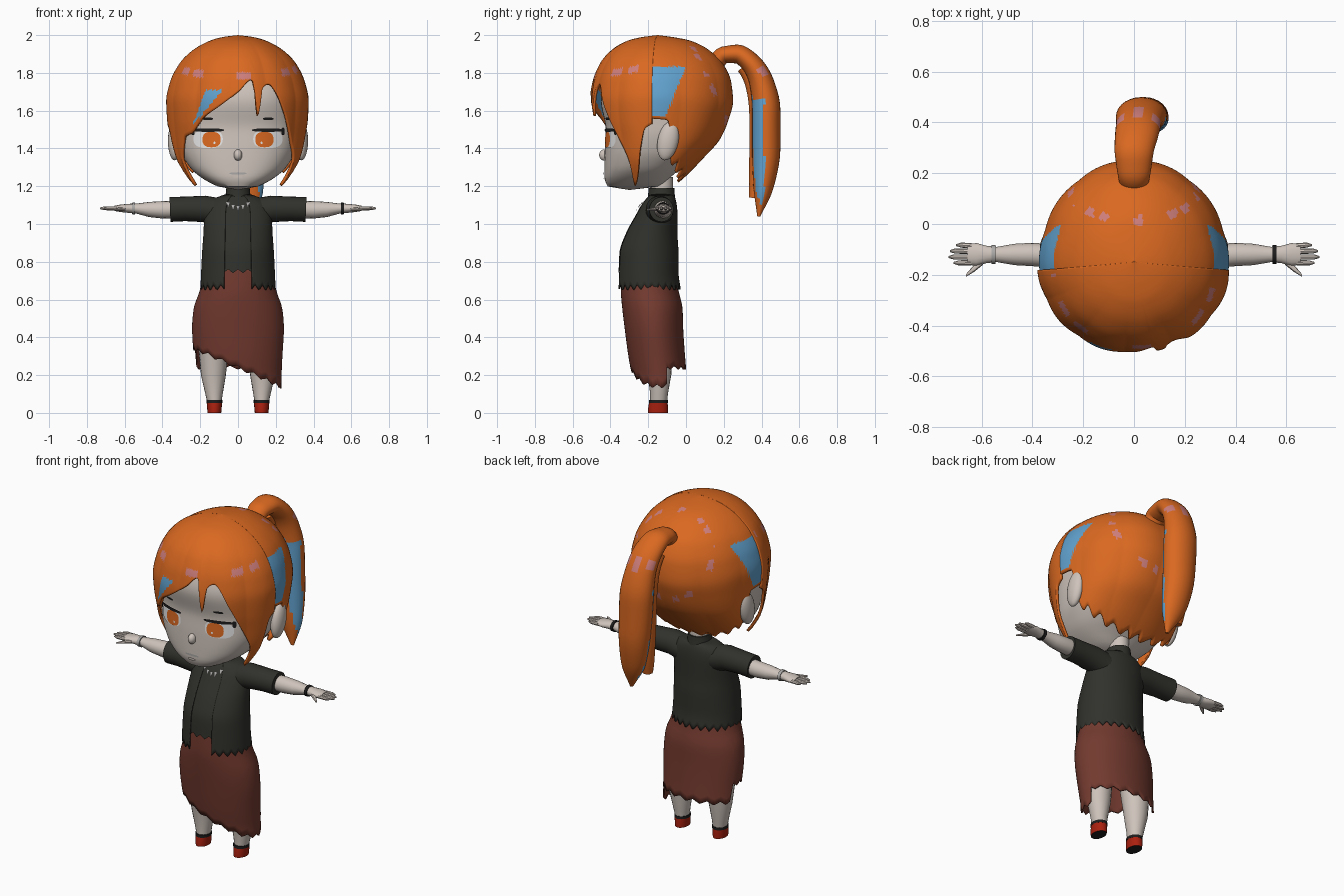
import bpy, bmesh, math
from math import sin, cos, pi, radians, degrees
from mathutils import Vector

if "Cube" in bpy.data.objects:
    bpy.data.objects.remove(bpy.data.objects["Cube"])


def material(name, *rgb):
    m = bpy.data.materials.new(name)
    m.use_nodes = True
    m.diffuse_color = (*rgb, 1)
    m.node_tree.nodes["Principled BSDF"].inputs["Base Color"].default_value = (*rgb, 1)
    return m


skin = material("skin", .62, .55, .50)
orange = material("orange hair", .70, .14, .015)
blue = material("blue streak", .12, .36, .62)
pink = material("pink highlight", .62, .21, .20)
charcoal = material("charcoal cloth", .030, .031, .025)
rust = material("rust skirt", .17, .042, .028)
red = material("red shoe", .40, .015, .005)
white = material("eye white", .85, .85, .85)
black = material("black trim", .012, .012, .012)
silver = material("silver", .40, .39, .38)
HAIR = (orange, blue, pink)


def look(rows, k):
    """Smooth monotone interpolation of rows whose first value is the key."""
    k = min(max(k, rows[0][0]), rows[-1][0])
    i = 0
    while i < len(rows) - 2 and k > rows[i + 1][0]:
        i += 1
    h = rows[i + 1][0] - rows[i][0]
    u = (k - rows[i][0]) / h

    def slope(j, n):
        return (rows[j + 1][n] - rows[j][n]) / (rows[j + 1][0] - rows[j][0])

    def tangent(j, n):
        if j == 0 or j == len(rows) - 1:
            return slope(min(j, len(rows) - 2), n)
        a, b = slope(j - 1, n), slope(j, n)
        return 2 * a * b / (a + b) if a * b > 0 else 0
    out = []
    for n in range(1, len(rows[0])):
        p, q = rows[i][n], rows[i + 1][n]
        out.append(p + (q - p) * u * u * (3 - 2 * u)
                   + h * tangent(i, n) * u * (1 - u) ** 2
                   - h * tangent(i + 1, n) * u * u * (1 - u))
    return out


def grid(name, rows, mats, rule=None, closed=True, caps=False, thick=0, angle=40):
    """Skin a list of point rows into one object."""
    bm = bmesh.new()
    vs = [[bm.verts.new(p) for p in row] for row in rows]
    n = len(rows[0])
    for top, low in zip(vs, vs[1:]):
        for c in range(n if closed else n - 1):
            d = (c + 1) % n
            bm.faces.new((top[c], low[c], low[d], top[d]))
    if caps:
        bm.faces.new(vs[0])
        bm.faces.new(vs[-1])
    bmesh.ops.remove_doubles(bm, verts=bm.verts, dist=1e-5)
    if caps:
        bmesh.ops.recalc_face_normals(bm, faces=bm.faces)
    if rule:
        for f in bm.faces:
            f.material_index = rule(f.calc_center_median())
    mesh = bpy.data.meshes.new(name)
    bm.to_mesh(mesh)
    bm.free()
    ob = bpy.data.objects.new(name, mesh)
    bpy.context.collection.objects.link(ob)
    for m in mats:
        mesh.materials.append(m)
    bpy.ops.object.select_all(action='DESELECT')
    ob.select_set(True)
    bpy.context.view_layer.objects.active = ob
    bpy.ops.object.shade_smooth_by_angle(angle=radians(angle))
    if thick:
        mod = ob.modifiers.new("thickness", 'SOLIDIFY')
        mod.thickness = thick
    return ob


def section(prof, z, a, p=2, c=None, k=1):
    """Point on a body section; angle 0 is the front, a quarter turn is +x."""
    hw, yf, yb = look(prof, z)
    mid = (yf + yb) / 2 if c is None else c
    s, t = sin(a), cos(a)
    s, t = math.copysign(abs(s) ** (2 / p), s), math.copysign(abs(t) ** (2 / p), t)
    return Vector((k * hw * s, mid - k * t * (mid - yf if t > 0 else yb - mid), z))


def shell(name, prof, edge, mats, rule=None, span=(0, 360), cols=96, rows=16,
          p=2, c=None, scale=1, clump=None, power=1, thick=0):
    top = prof[-1][0]
    full = span[1] - span[0] == 360
    pts = []
    for r in range(rows + 1):
        t = (r / rows) ** power
        row = []
        for i in range(cols if full else cols + 1):
            a = radians(span[0] + (span[1] - span[0]) * i / cols)
            k = scale + (clump(a) * min(1, 2 * t) if clump else 0)
            row.append(section(prof, top + (edge(a) - top) * t, a, p, c, k))
        pts.append(row)
    return grid(name, pts, mats, rule, full, thick=thick)


def tube(name, path, mats, u=(0, 1, 0), n=16, rule=None):
    """Loft ellipses along a path of (x, y, z, width, depth)."""
    u, rows = Vector(u), []
    for i, q in enumerate(path):
        a, b = path[max(i - 1, 0)], path[min(i + 1, len(path) - 1)]
        v = (Vector(b[:3]) - Vector(a[:3])).normalized().cross(u)
        rows.append([Vector(q[:3]) + u * q[3] * cos(2 * pi * j / n)
                     + v * q[4] * sin(2 * pi * j / n) for j in range(n)])
    return grid(name, rows, mats, rule, caps=True)


def patch(name, prof, outline, mat, p=2, lift=.004):
    """Thin plate laid on the front of a body surface."""
    cx = sum(q[0] for q in outline) / len(outline)
    cz = sum(q[1] for q in outline) / len(outline)
    rows = []
    for k in (0, .33, .66, 1):
        row = []
        for x, z in outline:
            x, z = cx + (x - cx) * k, cz + (z - cz) * k
            hw, yf, yb = look(prof, z)
            d = (1 - min(1, abs(x / hw)) ** p) ** (1 / p)
            row.append(Vector((x, (yf + yb) / 2 - (yb - yf) / 2 * d - lift, z)))
        rows.append(row)
    return grid(name, rows, (mat,))


def oval(cx, cz, w, h, p=2.6, n=24):
    return [(cx + w * math.copysign(abs(cos(t)) ** (2 / p), cos(t)),
             cz + h * math.copysign(abs(sin(t)) ** (2 / p), sin(t)))
            for t in (2 * pi * i / n for i in range(n))]


def ball(name, loc, size, mat, rot=(0, 0, 0)):
    bpy.ops.mesh.primitive_uv_sphere_add(segments=20, ring_count=12, location=loc, rotation=rot)
    ob = bpy.context.object
    ob.name, ob.scale = name, size
    ob.data.materials.append(mat)
    bpy.ops.object.shade_smooth_by_angle(angle=radians(60))


# Head and face; profiles list height, half width, front and back
HEAD = [(1.18, .0, -.30, -.30), (1.185, .06, -.39, -.19), (1.2, .11, -.415, -.14),
        (1.25, .20, -.432, -.08), (1.3, .255, -.432, -.02), (1.4, .31, -.43, .08),
        (1.5, .33, -.425, .14), (1.65, .335, -.45, .19), (1.8, .29, -.40, .13),
        (1.9, .19, -.30, .03), (1.93, 0, -.14, -.14)]
shell("head", HEAD, lambda a: 1.18, (skin,), p=2.5, rows=40)
ball("nose", (0, -.432, 1.365), (.022, .028, .03), skin)
patch("mouth", HEAD, oval(0, 1.268, .045, .006), silver, 2.5)
patch("lower_lip", HEAD, oval(0, 1.245, .025, .008), skin, 2.5, .007)
for s in (-1, 1):
    patch("eye_white", HEAD, oval(s * .158, 1.45, .078, .048), white, 2.5)
    patch("iris", HEAD, oval(s * .14, 1.447, .048, .041), orange, 2.5, .006)
    patch("pupil_glint", HEAD, oval(s * .125, 1.43, .006, .006), white, 2.5, .008)
    patch("upper_lash", HEAD, oval(s * .16, 1.497, .086, .009), black, 2.5, .008)
    patch("outer_lash", HEAD, oval(s * .238, 1.49, .009, .02), black, 2.5, .008)
    patch("eyebrow", HEAD, oval(s * .16, 1.557, .028, .007), black, 2.5)
    ball("ear", (s * .335, -.095, 1.44), (.036, .055, .105), skin, (radians(-12), 0, 0))

# Hair cap in two overlapping halves
CROWN = [(1.2, .25, -.45, -.06), (1.25, .29, -.45, .0), (1.35, .345, -.46, .1),
         (1.45, .365, -.475, .19), (1.55, .375, -.50, .235), (1.65, .38, -.51, .26),
         (1.75, .36, -.495, .25), (1.85, .31, -.455, .205), (1.92, .24, -.395, .13),
         (1.97, .15, -.31, .03), (1.99, .08, -.23, -.07), (2.0, 0, -.15, -.15)]
SIDE = [(50, 1.46), (55, 1.40), (60, 1.34), (67, 1.2), (74, 1.42), (78, 1.5), (85, 1.53)]
FRINGE = ([(-a, z) for a, z in reversed(SIDE)]
          + [(-42, 1.48), (-30, 1.56), (-16, 1.62), (0, 1.70), (12, 1.765),
             (16, 1.57), (21, 1.72), (27, 1.74), (40, 1.60)] + SIDE)
NAPE = [(80, 1.56), (98, 1.55), (104, 1.40), (112, 1.31), (118, 1.33), (126, 1.27),
        (134, 1.29), (144, 1.24), (152, 1.26), (165, 1.225), (172, 1.25), (180, 1.22)]


def spotted(a):
    return sin(17 * a) + sin(7 * a + 1) > .35


def fringe_colour(f):
    d = 1.71 - f.z
    if d > 0 and -.17 - .38 * d < f.x < -.08 - .85 * d and f.y < -.3:
        return 1
    band = abs(f.z - 1.785 - .17 * (f.y + .48)) < .018
    return 2 if band and spotted(math.atan2(f.x, -f.y - .15)) else 0


def back_colour(f):
    if abs(f.x) > .2 and 1.57 < f.z < 1.835 and f.y < -.4 * (1.84 - f.z):
        return 1
    ring = abs((f - Vector((0, .22, 1.8))).length - .27) < .016
    return 2 if ring and spotted(math.atan2(f.x, f.z - 1.8)) else 0


shell("hair_fringe", CROWN, lambda a: look(FRINGE, degrees(a))[0], HAIR, fringe_colour,
      (-85, 85), 150, 48, c=-.15, power=1.7, thick=.015,
      clump=lambda a: .018 * abs(sin(6 * a + .6)) - .012)
shell("hair_back", CROWN, lambda a: look(NAPE, min(degrees(a), 360 - degrees(a)))[0], HAIR,
      back_colour, (80, 280), 160, 48, c=-.15, scale=.975, power=1.7, thick=.015,
      clump=lambda a: .014 * abs(sin(5 * a)) - .004)

# Ponytail, bending out from the crown and hanging behind
TAIL = [(0, 0, .15, 1.84, .055, .045), (1, 0, .20, 1.895, .065, .045),
        (2, 0, .27, 1.90, .075, .05), (3, .01, .345, 1.85, .085, .055),
        (4, .02, .40, 1.75, .09, .065), (5, .03, .425, 1.6, .10, .075),
        (6, .04, .425, 1.4, .095, .075), (7, .06, .41, 1.2, .075, .055),
        (8, .09, .385, 1.04, .01, .008)]


def tail_colour(f):
    cx = .02 + .19 * max(0, 1.6 - f.z) ** 1.5
    if abs(f.x - cx) > .035 and 1.1 < f.z < 1.67 and .345 < f.y < .415:
        return 1
    return 2 if abs(f.z - 1.81) < .03 and f.y > .38 and sin(f.x * 90) > .1 else 0


tube("ponytail", [look(TAIL, i / 5) for i in range(41)], HAIR, (1, 0, 0), 28, tail_colour)
tube("ponytail_strand", [(x * .5 - .03, y - .045, z - .02, w * .5, d * .6) for x, y, z, w, d in
     (look(TAIL, 3 + i / 4) for i in range(18))], HAIR, (1, 0, 0), 12)

# Neck, collar and its silver points
tube("neck", [(0, -.13, 1.08, .055, .06), (0, -.13, 1.25, .055, .06)], (skin,), (1, 0, 0))
tube("collar", [(0, -.13, 1.1, .085, .08), (0, -.13, 1.15, .066, .071),
                (0, -.13, 1.19, .062, .068)], (charcoal,), (1, 0, 0), 24)

# Torn jacket over a shirt
TORSO = [(.64, .20, -.37, -.025), (.75, .195, -.365, -.04), (.85, .19, -.36, -.04),
         (.95, .183, -.325, -.045), (1.05, .178, -.27, -.045), (1.11, .16, -.235, -.05),
         (1.145, .11, -.205, -.06), (1.16, .06, -.19, -.07)]


def zigzag(a, teeth, depth):
    return abs(a * teeth / (2 * pi) % 1 - .5) * depth


shell("shirt", TORSO, lambda a: .74 + zigzag(a, 22, .04), (charcoal,), cols=132, scale=.95)
shell("jacket", TORSO, lambda a: .65 + zigzag(a, 26, .06), (charcoal,), span=(22, 338),
      cols=156, rows=20, thick=.008)
for i in range(-2, 3):
    x, z = i * .026, 1.085 + .005 * i * i
    patch("collar_point", TORSO, [(x - .011, z + .012), (x, z - .02), (x + .011, z + .012)],
          silver, lift=.006)

# Skirt with a ragged hem
SKIRT = [(.19, .23, -.285, .005), (.3, .235, -.305, -.005), (.45, .243, -.325, -.015),
         (.55, .235, -.337, -.018), (.65, .202, -.345, -.04), (.78, .18, -.34, -.06)]
shell("skirt", SKIRT, lambda a: .23 - .1 * sin(a) * (cos(a) > -.3) + zigzag(a, 17, .04),
      (rust,), cols=136, thick=.008)

# Arms and legs, one of each per side
for s in (-1, 1):
    tube("sleeve", [(s * .09, -.14, 1.06, .075, .075), (s * .18, -.14, 1.08, .072, .07),
                    (s * .28, -.135, 1.08, .066, .065), (s * .36, -.13, 1.077, .064, .066)],
         (charcoal,), n=24)
    tube("arm", [(s * .33, -.125, 1.077, .046, .046), (s * .40, -.12, 1.075, .046, .046),
                 (s * .47, -.12, 1.077, .042, .04), (s * .54, -.12, 1.082, .03, .026),
                 (s * .58, -.12, 1.083, .034, .024), (s * .62, -.12, 1.083, .045, .02),
                 (s * .655, -.12, 1.083, .04, .014)], (skin,))
    for i in range(4):
        y = -.152 + .022 * i
        tip = .70 + (.01, .03, .025, 0)[i]
        tube("finger", [(s * .64, y, 1.083, .011, .011), (s * (tip - .02), y * 1.06 + .008, 1.083, .01, .01),
                        (s * tip, y * 1.06 + .008, 1.083, .004, .004)], (skin,), n=8)
    tube("thumb", [(s * .595, -.145, 1.08, .016, .014), (s * .63, -.175, 1.078, .014, .012),
                   (s * .662, -.203, 1.075, .005, .005)], (skin,), n=8)
    tube("bracelet", [(s * .545, -.12, 1.082, .037, .032), (s * .562, -.12, 1.082, .037, .03)],
         (black if s > 0 else silver,))
    tube("leg", [(s * .125, -.145, .05, .036, .044), (s * .127, -.143, .1, .046, .047),
                 (s * .13, -.14, .2, .066, .062), (s * .13, -.15, .4, .085, .085)],
         (skin,), (1, 0, 0), 20)
    tube("shoe", [(s * .125, -.148, 0, .036, .052), (s * .125, -.148, .02, .038, .053),
                  (s * .125, -.146, .055, .041, .049)], (red, black), (1, 0, 0), 20,
         lambda f: int(f.z < .002))
    tube("ankle_strap", [(s * .125, -.146, .052, .042, .05), (s * .125, -.146, .068, .042, .05)],
         (black,), (1, 0, 0), 20)
